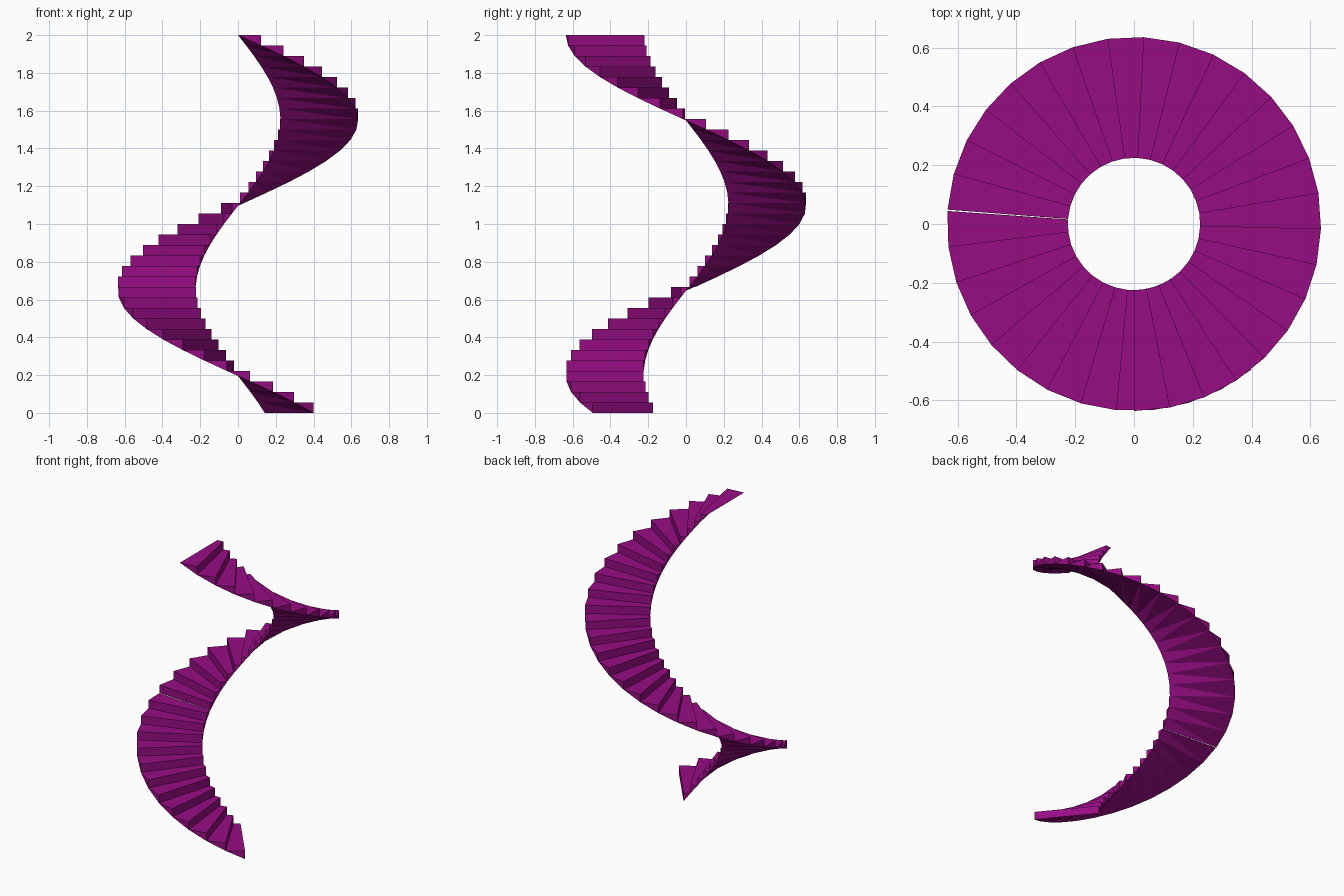
import bpy, bmesh
from math import radians, cos, sin

if "Cube" in bpy.data.objects:
    bpy.data.objects.remove(bpy.data.objects["Cube"])

R_IN, R_OUT = 0.225, 0.636
RISE = 2.0 / 36

mat = bpy.data.materials.new("purple")
mat.diffuse_color = (0.31, 0.004, 0.23, 1)
mat.use_nodes = True
mat.node_tree.nodes["Principled BSDF"].inputs["Base Color"].default_value = mat.diffuse_color


def flight(name, first, count, start, end):
    """Clockwise-climbing run of wedge steps with a sloping underside."""
    bm = bmesh.new()
    step = (end - start) / count

    def edge(angle, z):
        a = radians(angle)
        return [bm.verts.new((r * cos(a), r * sin(a), z)) for r in (R_IN, R_OUT)]

    for i in range(count):
        a0, a1 = start + i * step, start + (i + 1) * step
        z0, z1 = (first + i) * RISE, (first + i + 1) * RISE
        bi, bo = edge(a0, z0)   # foot of riser
        ti, to = edge(a0, z1)   # front of tread
        ei, eo = edge(a1, z1)   # back of tread
        for f in ((bi, bo, to, ti), (ti, to, eo, ei), (bo, eo, to),
                  (bi, ti, ei), (bi, ei, bo), (bo, ei, eo)):
            bm.faces.new(f)
    bmesh.ops.recalc_face_normals(bm, faces=bm.faces)
    mesh = bpy.data.meshes.new(name)
    bm.to_mesh(mesh)
    bm.free()
    mesh.materials.append(mat)
    bpy.context.collection.objects.link(bpy.data.objects.new(name, mesh))


# Two flights with a hairline gap between them
flight("lower_flight", 0, 12, 309.0, 176.0)
flight("upper_flight", 12, 24, 175.6, -90.0)
